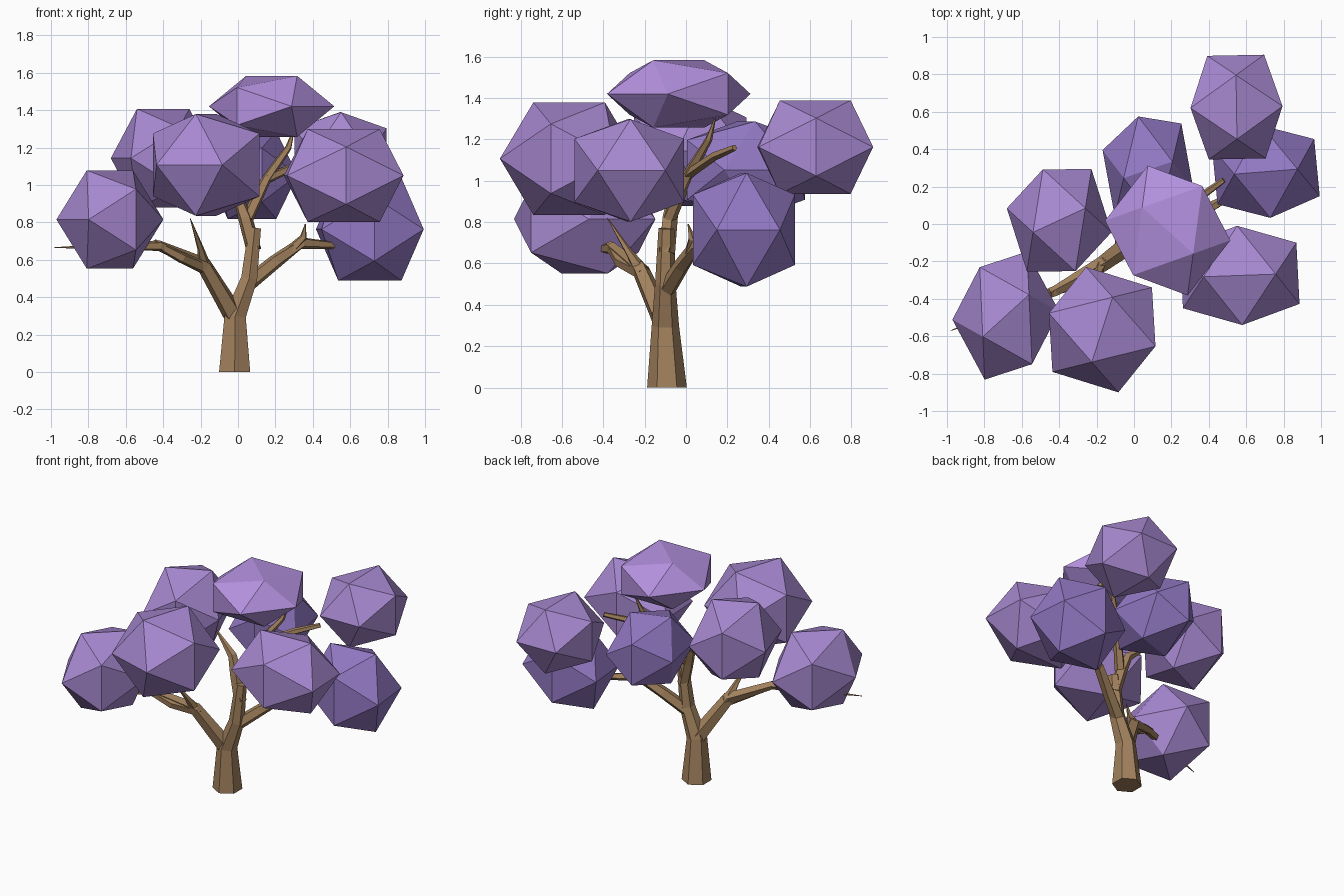
import bpy, bmesh, math
from mathutils import Vector, Matrix

if "Cube" in bpy.data.objects:
    bpy.data.objects.remove(bpy.data.objects["Cube"])

PHI = (1 + math.sqrt(5)) / 2


def material(name, rgb):
    m = bpy.data.materials.new(name)
    m.diffuse_color = (*rgb, 1)
    m.use_nodes = True
    m.node_tree.nodes["Principled BSDF"].inputs["Base Color"].default_value = m.diffuse_color
    return m


def finish(bm, name, mat):
    bmesh.ops.recalc_face_normals(bm, faces=bm.faces)
    me = bpy.data.meshes.new(name)
    bm.to_mesh(me)
    bm.free()
    me.materials.append(mat)
    ob = bpy.data.objects.new(name, me)
    bpy.context.collection.objects.link(ob)
    return ob


def foliage(name, centre, half, angle, mat):
    """Edge-up icosahedron turned about z, then stretched to its half extents."""
    rot = Matrix.Rotation(math.radians(angle), 3, 'Z')
    pts = []
    for a in (-1, 1):
        for b in (-PHI, PHI):
            pts += [rot @ Vector(p) for p in ((a, 0, b), (0, b, a), (b, a, 0))]
    ext = [max(p[i] for p in pts) for i in range(3)]
    bm = bmesh.new()
    for p in pts:
        bm.verts.new([centre[i] + p[i] * half[i] / ext[i] for i in range(3)])
    bmesh.ops.convex_hull(bm, input=bm.verts)
    finish(bm, name, mat)


def limb(name, path, mat, sides=5):
    """Tapered tube through (x, y, z, radius) stations."""
    pts = [Vector(p[:3]) for p in path]
    bm = bmesh.new()
    rings = []
    for i, p in enumerate(pts):
        d = (pts[min(i + 1, len(pts) - 1)] - pts[max(i - 1, 0)]).normalized()
        if i == 0 and p.z == 0:
            d = Vector((0, 0, 1))
        u = Vector((0, 1, 0))
        u = (u - d * u.dot(d)).normalized()
        v = d.cross(u)
        rings.append([bm.verts.new(p + path[i][3] * (
            u * math.cos(2 * math.pi * k / sides) + v * math.sin(2 * math.pi * k / sides)))
            for k in range(sides)])
    for r, s in zip(rings, rings[1:]):
        for k in range(sides):
            j = (k + 1) % sides
            bm.faces.new((r[k], r[j], s[j], s[k]))
    bm.faces.new(rings[0][::-1])
    bm.faces.new(rings[-1])
    finish(bm, name, mat)


bark = material("bark", (0.36, 0.22, 0.11))
light = material("light_leaf", (0.45, 0.28, 0.73))
mid = material("mid_leaf", (0.39, 0.25, 0.64))
dark = material("dark_leaf", (0.29, 0.19, 0.55))

# Leaf clumps: centre, half extents, turn about z
for name, c, h, a, m in (
    ("top_foliage", (0.18, -0.035, 1.42), (0.335, 0.347, 0.163), -40, light),
    ("left_foliage", (-0.685, -0.49, 0.815), (0.286, 0.342, 0.263), 35, mid),
    ("front_foliage", (-0.17, -0.565, 1.107), (0.285, 0.335, 0.272), 72.5, mid),
    ("back_left_foliage", (-0.40, 0.02, 1.143), (0.28, 0.273, 0.264), 21, mid),
    ("right_foliage", (0.565, -0.275, 1.05), (0.32, 0.265, 0.248), 2.5, mid),
    ("back_foliage", (0.075, 0.29, 1.053), (0.243, 0.285, 0.234), 14, dark),
    ("back_right_foliage", (0.548, 0.625, 1.163), (0.246, 0.28, 0.226), 91, mid),
    ("low_right_foliage", (0.705, 0.28, 0.763), (0.288, 0.247, 0.275), 5, dark),
):
    foliage(name, c, h, a, m)

# Trunk running on into the middle limb
limb("trunk", [(-0.018, -0.092, 0, 0.096), (-0.015, -0.1, 0.3, 0.066),
               (0.06, -0.1, 0.5, 0.05), (0.09, -0.095, 0.77, 0.038)], bark, 6)
limb("upper_limb", [(0.085, -0.095, 0.65, 0.042), (0.04, -0.08, 0.82, 0.04),
                    (0.0, -0.06, 0.93, 0.03), (-0.15, -0.02, 1.05, 0.006)], bark)
limb("upper_right_branch", [(0.05, -0.08, 0.82, 0.035), (0.15, 0.01, 1.03, 0.028),
                            (0.27, 0.11, 1.2, 0.018), (0.3, 0.14, 1.3, 0.004)], bark)
limb("back_right_branch", [(0.15, 0.01, 1.03, 0.025), (0.35, 0.14, 1.12, 0.022),
                           (0.48, 0.235, 1.16, 0.016)], bark)

# Left limb with its twigs
limb("left_limb", [(-0.02, -0.1, 0.3, 0.058), (-0.18, -0.22, 0.57, 0.044),
                   (-0.42, -0.36, 0.675, 0.03), (-0.98, -0.57, 0.665, 0.002)], bark)
limb("left_twig", [(-0.18, -0.22, 0.57, 0.035), (-0.2, -0.28, 0.66, 0.018),
                   (-0.255, -0.38, 0.82, 0.002)], bark)
limb("left_side_branch", [(-0.16, -0.2, 0.55, 0.038), (-0.3, -0.32, 0.61, 0.03),
                          (-0.45, -0.37, 0.69, 0.022)], bark)

# Right limb with its twigs
limb("right_limb", [(0.04, -0.1, 0.46, 0.045), (0.2, -0.02, 0.59, 0.04),
                    (0.34, 0.05, 0.69, 0.033), (0.75, 0.28, 0.66, 0.004)], bark)
limb("right_twig", [(0.28, 0.02, 0.65, 0.03), (0.35, 0.03, 0.72, 0.02),
                    (0.36, 0.01, 0.79, 0.003)], bark)
